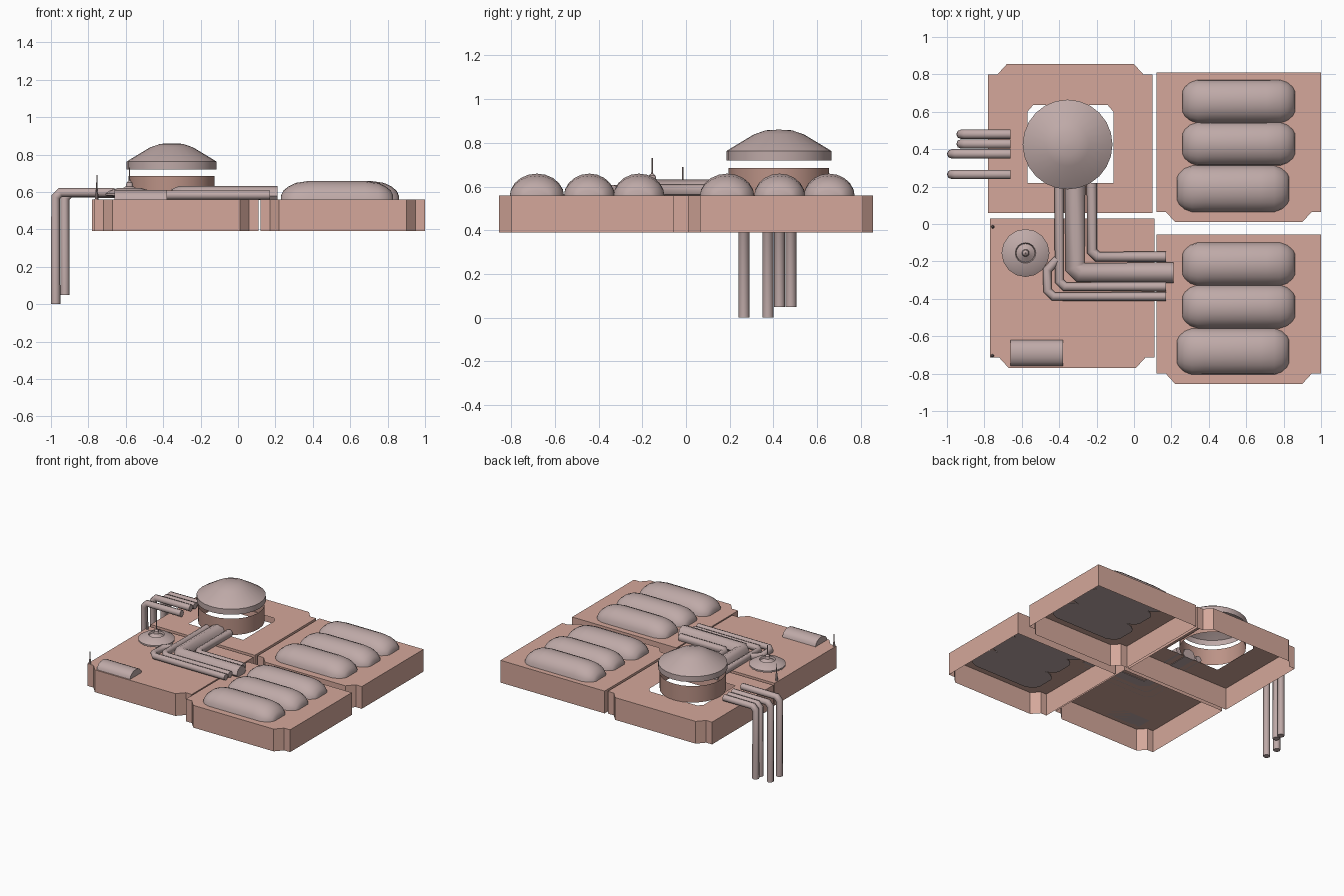
import bpy, bmesh, math

if "Cube" in bpy.data.objects:
    bpy.data.objects.remove(bpy.data.objects["Cube"])

def material(name, col):
    m = bpy.data.materials.new(name)
    m.diffuse_color = (*col, 1)
    m.use_nodes = True
    m.node_tree.nodes["Principled BSDF"].inputs["Base Color"].default_value = m.diffuse_color
    return m

CLAY = material("clay", (0.66, 0.39, 0.325))
COPPER = material("copper_clay", (0.50, 0.29, 0.24))
METAL = material("pale_metal", (0.52, 0.40, 0.39))
Z0, Z1 = 0.39, 0.56

def smooth_by(ob, deg):
    bpy.ops.object.select_all(action='DESELECT')
    ob.select_set(True)
    bpy.context.view_layer.objects.active = ob
    bpy.ops.object.shade_smooth_by_angle(angle=math.radians(deg))

def finish(name, bm, mat, smooth=None):
    bmesh.ops.recalc_face_normals(bm, faces=bm.faces[:])
    me = bpy.data.meshes.new(name)
    bm.to_mesh(me)
    bm.free()
    ob = bpy.data.objects.new(name, me)
    bpy.context.collection.objects.link(ob)
    me.materials.append(mat)
    if smooth:
        smooth_by(ob, smooth)

# Hollow slab, open underneath, with stepped chamfers on one side
def slab(name, x0, x1, y_notch, y_plain, hole=None):
    s = 0.055 if y_plain > y_notch else -0.055
    pts = [(x0, y_plain), (x0, y_notch + s), (x0 + 0.05, y_notch + s), (x0 + 0.10, y_notch),
           (x1 - 0.10, y_notch), (x1 - 0.05, y_notch + s), (x1, y_notch + s), (x1, y_plain)]
    bm = bmesh.new()
    def loop(p):
        vs = [bm.verts.new((x, y, Z1)) for x, y in p]
        return [bm.edges.new((vs[i], vs[i - 1])) for i in range(len(vs))]
    outer = loop(pts)
    edges = outer + (loop(hole) if hole else [])
    bmesh.ops.triangle_fill(bm, edges=edges, use_beauty=True)
    ret = bmesh.ops.extrude_edge_only(bm, edges=outer)
    low = [g for g in ret['geom'] if isinstance(g, bmesh.types.BMVert)]
    bmesh.ops.translate(bm, verts=low, vec=(0, 0, Z0 - Z1))
    finish(name, bm, CLAY)

slab("rear_left_slab", -0.78, 0.10, 0.855, 0.06,
     [(-0.57, 0.22), (-0.11, 0.22), (-0.11, 0.60), (-0.14, 0.635), (-0.54, 0.635), (-0.57, 0.60)])
slab("front_left_slab", -0.77, 0.11, -0.77, 0.03)
slab("rear_right_slab", 0.12, 1.0, 0.01, 0.81)
slab("front_right_slab", 0.12, 1.0, -0.855, -0.055)

# Loft a half-elliptical section along x; stations are (x, width scale, height scale)
def half_loft(name, stations, y, w, h, z, n=10):
    bm = bmesh.new()
    rings = []
    for x, sw, sh in stations:
        rings.append([bm.verts.new((x, y - w * sw * math.cos(math.pi * i / n),
                                    z + h * sh * math.sin(math.pi * i / n))) for i in range(n + 1)])
    for a, b in zip(rings, rings[1:]):
        for i in range(n):
            bm.faces.new((a[i], a[i + 1], b[i + 1], b[i]))
        bm.faces.new((a[0], a[n], b[n], b[0]))
    bm.faces.new(rings[0])
    bm.faces.new(rings[-1])
    finish(name, bm, METAL, 35)

# Six cushion-like pods on the right slabs
ENDS = [(0, 0.5, 0.25), (0.012, 0.68, 0.5), (0.04, 0.88, 0.72), (0.08, 1, 0.9), (0.15, 1, 1)]
for side, dy in (("rear", 0), ("front", -0.87)):
    for k, (x0, yc, w) in enumerate([(0.26, 0.655, 0.117), (0.26, 0.428, 0.117), (0.23, 0.188, 0.125)]):
        st = [(x0 + d, a, b) for d, a, b in ENDS]
        st += [(x0 + 0.60 - d, a, b) for d, a, b in reversed(ENDS)]
        half_loft(f"{side}_pod_{k}", st, yc + dy, w, 0.105, 0.554)

# Half-round canister at the front left
half_loft("canister", [(-0.66, 1, 1), (-0.38, 1, 1)], -0.69, 0.07, 0.05, 0.56, 8)

# Turned parts from (radius, height) profiles
def turned(name, cx, cy, prof, mat, n=24):
    bm = bmesh.new()
    rings = [[bm.verts.new((cx + r * math.cos(math.tau * i / n), cy + r * math.sin(math.tau * i / n), z))
              for i in range(n)] for r, z in prof]
    for a, b in zip(rings, rings[1:]):
        for i in range(n):
            j = (i + 1) % n
            bm.faces.new((a[i], a[j], b[j], b[i]))
    if prof[-1][0] < prof[0][0]:
        bm.faces.new(rings[-1])
    finish(name, bm, mat, 20)

turned("vent_ring", -0.355, 0.425, [(0.23, 0.56), (0.23, 0.685)], COPPER)
turned("vent_cap", -0.355, 0.425,
       [(0.24, 0.72), (0.24, 0.762), (0.22, 0.775), (0.115, 0.838), (0.06, 0.857), (0.005, 0.86)], METAL)
turned("small_vent", -0.58, -0.155,
       [(0.06, 0.56), (0.07, 0.575), (0.128, 0.58), (0.128, 0.592), (0.10, 0.61), (0.055, 0.622),
        (0.05, 0.61), (0.02, 0.63), (0.016, 0.65), (0.004, 0.66), (0.003, 0.73)], METAL, 16)
turned("rear_antenna", -0.755, -0.015, [(0.009, 0.56), (0.007, 0.61), (0.003, 0.62), (0.0025, 0.69)], METAL, 8)
turned("front_antenna", -0.757, -0.705, [(0.009, 0.56), (0.007, 0.59), (0.003, 0.60), (0.0025, 0.65)], METAL, 8)

# Pipes as bevelled paths, optionally flattened where they meet the slab
def pipe(name, pts, r, floor=None):
    cu = bpy.data.curves.new(name, 'CURVE')
    cu.dimensions = '3D'
    cu.bevel_depth, cu.bevel_resolution, cu.use_fill_caps = r, 2, True
    sp = cu.splines.new('POLY')
    sp.points.add(len(pts) - 1)
    for p, c in zip(sp.points, pts):
        p.co = (*c, 1)
    ob = bpy.data.objects.new(name, cu)
    bpy.context.collection.objects.link(ob)
    cu.materials.append(METAL)
    bpy.ops.object.select_all(action='DESELECT')
    ob.select_set(True)
    bpy.context.view_layer.objects.active = ob
    bpy.ops.object.convert(target='MESH')
    ob = bpy.context.view_layer.objects.active
    if floor:
        for v in ob.data.vertices:
            v.co.z = max(v.co.z, floor)
    smooth_by(ob, 50)

# Duct bundle running forward from the vent and turning right
for name, x, y, xe, r, z in (("main_duct", -0.315, -0.26, 0.21, 0.055, 0.577),
                             ("inner_duct", -0.225, -0.175, 0.17, 0.028, 0.583),
                             ("outer_duct", -0.40, -0.335, 0.17, 0.025, 0.583)):
    c = 0.03
    pipe(name, [(x, 0.22, z), (x, y + c, z), (x + c, y, z), (xe, y, z)], r, 0.557)
pipe("side_duct", [(-0.41, -0.19, 0.583), (-0.463, -0.245, 0.583), (-0.463, -0.355, 0.583),
                   (-0.43, -0.388, 0.583), (0.17, -0.388, 0.583)], 0.024, 0.557)

# Drain pipes hanging over the left edge
for k, (y, x, zb) in enumerate([(0.265, -0.975, 0), (0.375, -0.975, 0), (0.428, -0.925, 0.05), (0.48, -0.925, 0.05)]):
    zt = 0.597 - 0.004 * (k > 1)
    pipe(f"drain_pipe_{k}", [(-0.66, y, zt), (x + 0.025, y, zt), (x, y, zt - 0.025), (x, y, zb)], 0.025)
